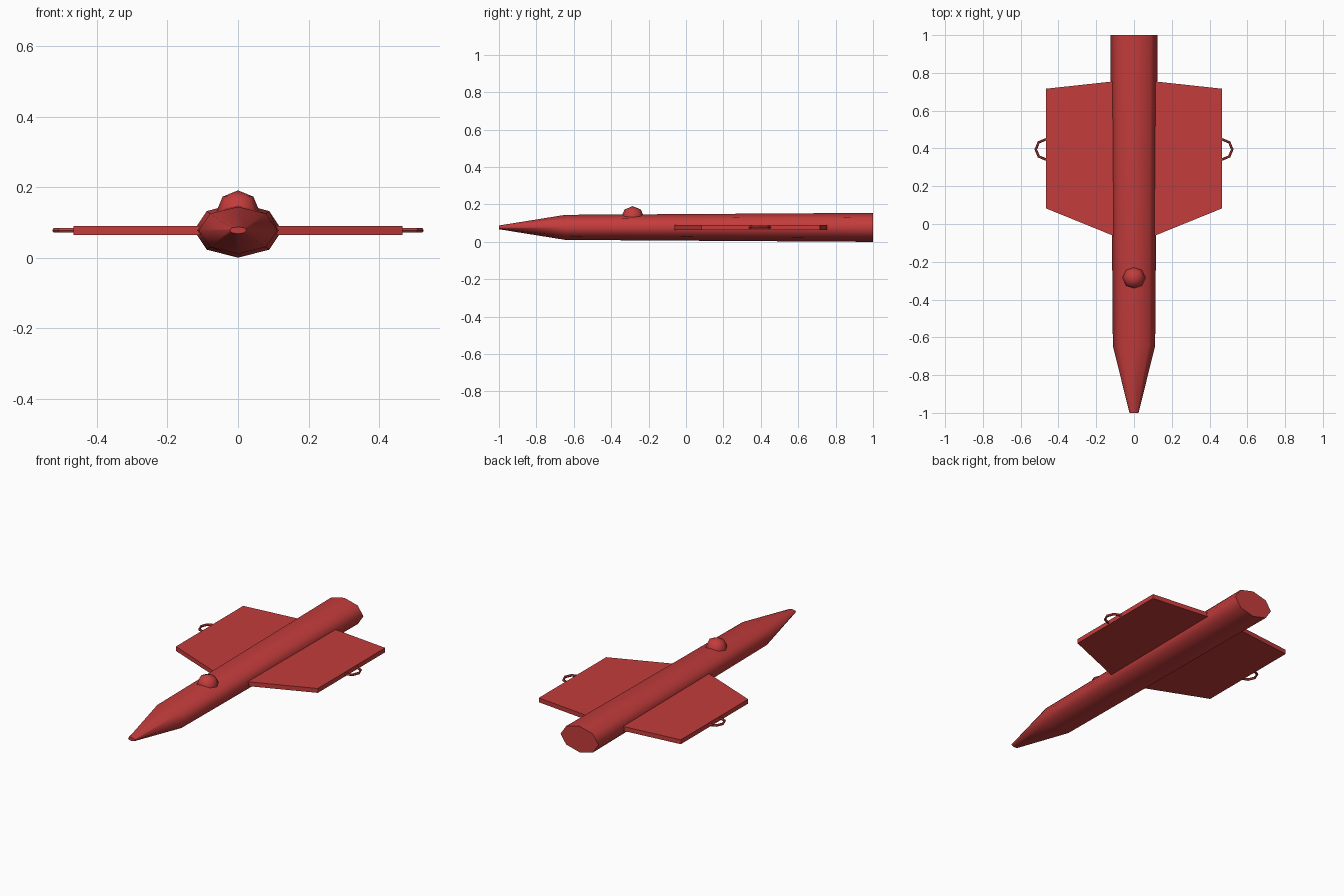
import bpy, bmesh, math
from mathutils import Matrix

if "Cube" in bpy.data.objects:
    bpy.data.objects.remove(bpy.data.objects["Cube"])

CZ = 0.0775  # height of the centre line

red = bpy.data.materials.new("red_paint")
red.diffuse_color = (0.55, 0.045, 0.045, 1)
red.use_nodes = True
red.node_tree.nodes["Principled BSDF"].inputs["Base Color"].default_value = red.diffuse_color


def add_object(name, bm, smooth_angle=None):
    bmesh.ops.recalc_face_normals(bm, faces=bm.faces)
    mesh = bpy.data.meshes.new(name)
    bm.to_mesh(mesh)
    bm.free()
    mesh.materials.append(red)
    obj = bpy.data.objects.new(name, mesh)
    bpy.context.collection.objects.link(obj)
    if smooth_angle:
        bpy.ops.object.select_all(action='DESELECT')
        obj.select_set(True)
        bpy.context.view_layer.objects.active = obj
        bpy.ops.object.shade_smooth_by_angle(angle=math.radians(smooth_angle))
    return obj


# Fuselage: flattened octagon lofted along y, with capped ends
bm = bmesh.new()
rings = []
for y, rx, rz in ((-1, 0.024, 0.010), (-0.645, 0.112, 0.067), (1, 0.125, CZ)):
    rings.append([bm.verts.new((rx * math.cos(i * math.pi / 4), y,
                                CZ + rz * math.sin(i * math.pi / 4))) for i in range(8)])
for a, b in zip(rings, rings[1:]):
    for i in range(8):
        j = (i + 1) % 8
        bm.faces.new((a[i], a[j], b[j], b[i]))
bm.faces.new(rings[0])
bm.faces.new(rings[-1])
add_object("fuselage", bm, 75)

# Canopy: low-poly ball half sunk into the fuselage
bm = bmesh.new()
bmesh.ops.create_uvsphere(bm, u_segments=8, v_segments=4, radius=0.062,
                          matrix=Matrix.Translation((0, -0.285, 0.129)))
add_object("canopy", bm, 60)

for side, label in ((1, "right"), (-1, "left")):
    # Wing: flat plate
    bm = bmesh.new()
    outline = ((0.09, -0.07), (0.467, 0.083), (0.467, 0.716), (0.09, 0.757))
    face = bm.faces.new([bm.verts.new((side * x, y, CZ - 0.013)) for x, y in outline])
    out = bmesh.ops.extrude_face_region(bm, geom=[face])
    top = [v for v in out["geom"] if isinstance(v, bmesh.types.BMVert)]
    bmesh.ops.translate(bm, verts=top, vec=(0, 0, 0.026))
    add_object(label + "_wing", bm)

    # Wing tip ring
    bpy.ops.mesh.primitive_torus_add(major_segments=8, minor_segments=6,
                                     major_radius=0.053, minor_radius=0.007,
                                     location=(side * 0.467, 0.395, CZ))
    ring = bpy.context.object
    ring.name = label + "_wing_ring"
    ring.data.materials.append(red)
